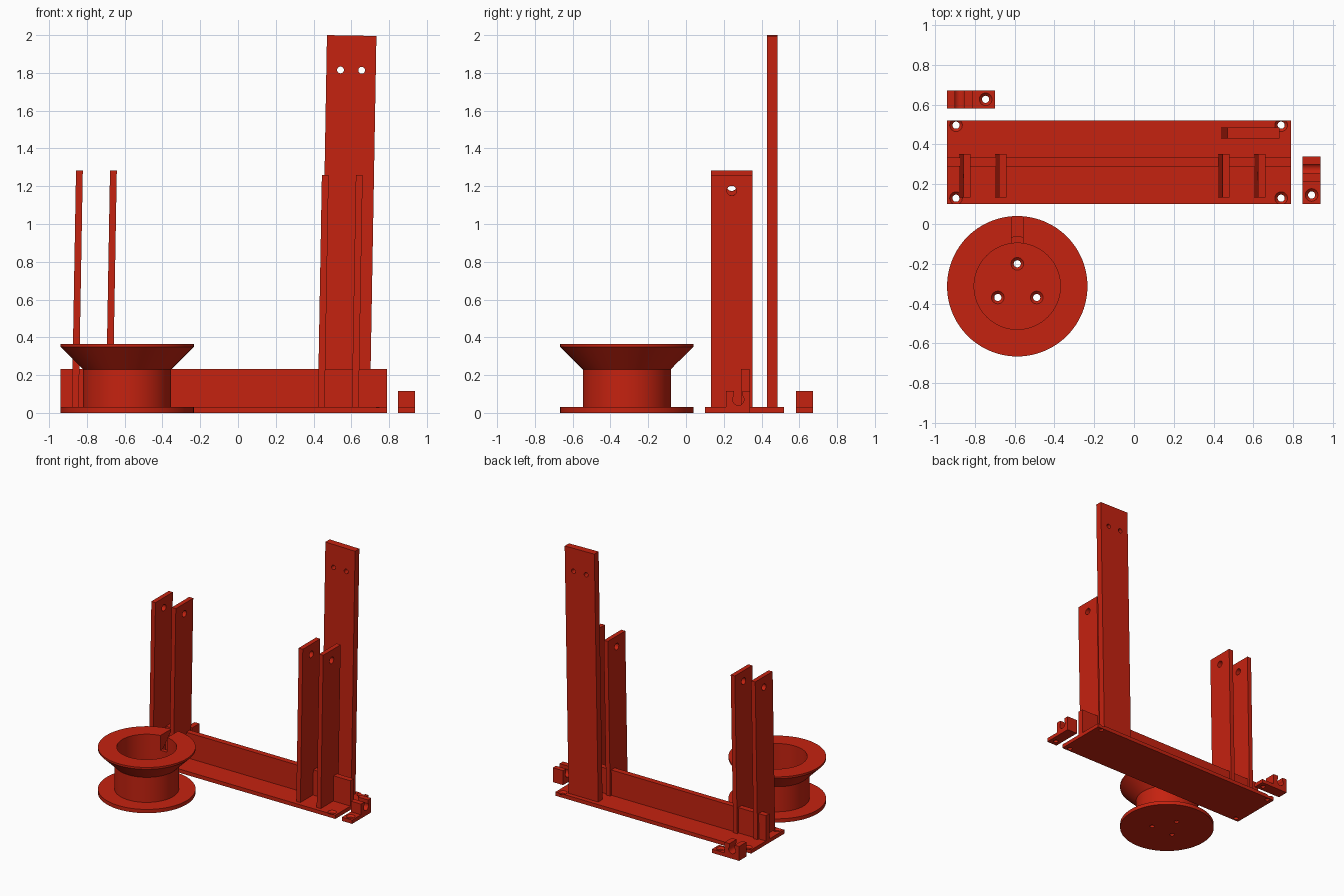
import bpy, bmesh
from math import sin, cos, pi, radians, asin
from mathutils import Matrix, Vector

cube = bpy.data.objects.get("Cube")
if cube:
    bpy.data.objects.remove(cube, do_unlink=True)

red = bpy.data.materials.new("red plastic")
red.use_nodes = True
red.diffuse_color = (0.56, 0.016, 0.005, 1)
red.node_tree.nodes["Principled BSDF"].inputs["Base Color"].default_value = red.diffuse_color


def finish(name, bm):
    bmesh.ops.recalc_face_normals(bm, faces=bm.faces)
    mesh = bpy.data.meshes.new(name)
    bm.to_mesh(mesh)
    bm.free()
    mesh.materials.append(red)
    obj = bpy.data.objects.new(name, mesh)
    bpy.context.collection.objects.link(obj)
    return obj


def box(name, low, high):
    bm = bmesh.new()
    bmesh.ops.create_cube(bm, size=1)
    low, high = Vector(low), Vector(high)
    for v in bm.verts:
        v.co = (low + high) / 2 + v.co * (high - low)
    return finish(name, bm)


def lathe(name, profile, segments, centre=(0, 0, 0), axis="Z"):
    """Revolve a (radius, height) profile that starts and ends on the axis."""
    bm = bmesh.new()
    verts = [bm.verts.new((r, 0, z)) for r, z in profile]
    edges = [bm.edges.new(pair) for pair in zip(verts, verts[1:])]
    bmesh.ops.spin(bm, geom=verts + edges, cent=(0, 0, 0), axis=(0, 0, 1),
                   angle=2 * pi, steps=segments, use_duplicate=False)
    bmesh.ops.remove_doubles(bm, verts=bm.verts, dist=1e-5)
    turn = {"Z": Matrix(), "X": Matrix.Rotation(pi / 2, 4, "Y"),
            "Y": Matrix.Rotation(pi / 2, 4, "X")}[axis]
    bm.transform(Matrix.Translation(centre) @ turn)
    return finish(name, bm)


def cut(obj, cutters):
    for cutter in cutters:
        mod = obj.modifiers.new("cut", "BOOLEAN")
        mod.operation, mod.solver, mod.object = "DIFFERENCE", "EXACT", cutter
        bpy.context.view_layer.objects.active = obj
        bpy.ops.object.modifier_apply(modifier=mod.name)
        bpy.data.objects.remove(cutter, do_unlink=True)


def smooth(obj):
    bpy.ops.object.select_all(action="DESELECT")
    obj.select_set(True)
    bpy.context.view_layer.objects.active = obj
    bpy.ops.object.shade_smooth_by_angle(angle=radians(30))


def screw_hole(x, y):
    profile = [(0, -0.05), (0.018, -0.05), (0.018, 0.016), (0.034, 0.032), (0.034, 0.04), (0, 0.04)]
    return lathe("screw_hole_cutter", profile, 24, (x, y, 0))


def drill(radius, centre, axis):
    return lathe("drill_cutter", [(0, -0.1), (radius, -0.1), (radius, 0.1), (0, 0.1)], 24, centre, axis)


# Base plate with four countersunk corner holes, and its stiffening rib
base = box("base_plate", (-0.94, 0.10, 0), (0.79, 0.52, 0.03))
cut(base, [screw_hole(x, y) for x in (-0.895, 0.74) for y in (0.13, 0.497)])
smooth(base)
box("base_rib", (-0.94, 0.29, 0.02), (0.79, 0.335, 0.232))

# Two pairs of slightly leaning posts that carry the axles
LEAN = radians(1)
for name, x, height in (("right_outer_post", -0.862, 1.284), ("right_inner_post", -0.682, 1.284),
                        ("left_inner_post", 0.440, 1.26), ("left_outer_post", 0.620, 1.26)):
    post = box(name, (-0.018, 0.132, 0.02), (0.018, 0.352, height))
    cut(post, [drill(0.026, (0, 0.242, height - 0.083), "X")])
    post.location.x = x
    post.rotation_euler.y = LEAN
    smooth(post)

# Tall back post with two mounting holes
tall = box("tall_post", (-0.131, 0.43, 0.02), (0.131, 0.484, 1.998))
cut(tall, [drill(0.018, (x, 0.457, 1.815), "Y") for x in (-0.056, 0.056)])
tall.location.x = 0.567
tall.rotation_euler.y = LEAN
smooth(tall)

# Spool: flange, drum, flared rim, open bore, three screw holes and a thread slot
SX, SY = -0.587, -0.313
spool = lathe("spool", [(0, 0), (0.353, 0), (0.353, 0.03), (0.233, 0.03), (0.233, 0.23),
                        (0.353, 0.35), (0.353, 0.365), (0.217, 0.365), (0.217, 0.03), (0, 0.03)],
              96, (SX, SY, 0))
holes = [screw_hole(SX + 0.113 * cos(a), SY + 0.113 * sin(a))
         for a in (pi / 2 + k * 2 * pi / 3 for k in range(3))]
slot = box("slot_cutter", (SX - 0.03, SY + 0.15, 0.247), (SX + 0.03, SY + 0.4, 0.4))
cut(spool, holes + [slot])
smooth(spool)


# Clip brackets: a foot with a screw hole and a block with a keyhole notch
def bracket(name, location, angle):
    mid, half, radius, top = 0.177, 0.023, 0.03, 0.115
    start = asin(half / radius)
    steps = 20
    arc = [pi / 2 - start - k * (2 * pi - 2 * start) / steps for k in range(steps + 1)]
    outline = [(0, 0), (0.24, 0), (0.24, top), (mid + half, top)]
    outline += [(mid + radius * cos(a), 0.07 + radius * sin(a)) for a in arc]
    outline += [(mid - half, top), (0.112, top), (0.112, 0.03), (0, 0.03)]
    bm = bmesh.new()
    face = bm.faces.new([bm.verts.new((u, -0.045, z)) for u, z in outline])
    out = bmesh.ops.extrude_face_region(bm, geom=[face])
    moved = [g for g in out["geom"] if isinstance(g, bmesh.types.BMVert)]
    bmesh.ops.translate(bm, verts=moved, vec=(0, 0.09, 0))
    obj = finish(name, bm)
    cut(obj, [screw_hole(0.046, 0)])
    obj.location = location
    obj.rotation_euler.z = angle
    smooth(obj)


bracket("left_bracket", (0.893, 0.10, 0), pi / 2)
bracket("back_bracket", (-0.70, 0.627, 0), pi)
